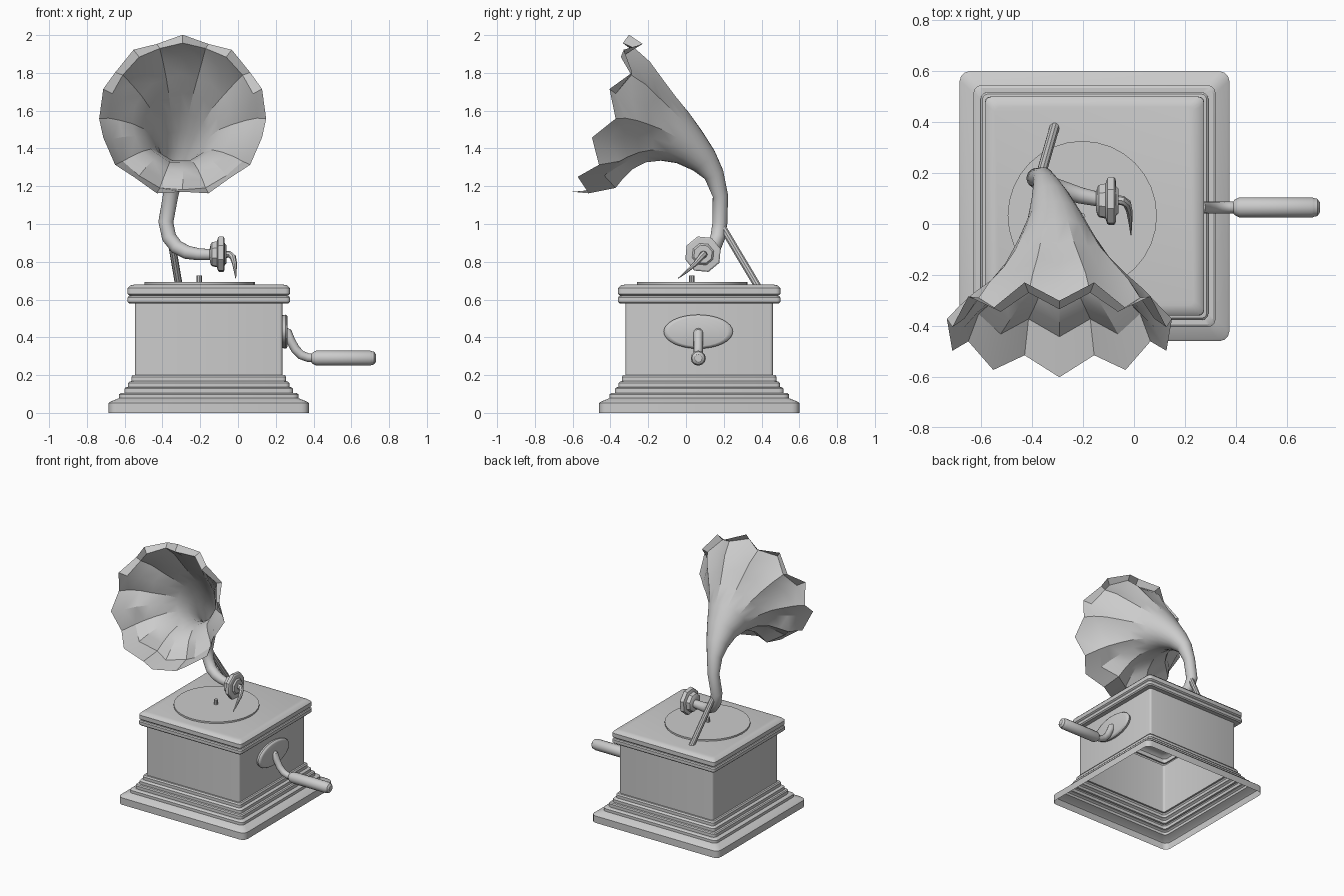
import bpy, math
from mathutils import Vector as V


def finish(name, verts, faces, angle=32):
    me = bpy.data.meshes.new(name)
    me.from_pydata(verts, [], faces)
    ob = bpy.data.objects.new(name, me)
    bpy.context.collection.objects.link(ob)
    bpy.ops.object.select_all(action='DESELECT')
    ob.select_set(True)
    bpy.context.view_layer.objects.active = ob
    bpy.ops.object.mode_set(mode='EDIT')
    bpy.ops.mesh.select_all(action='SELECT')
    bpy.ops.mesh.normals_make_consistent(inside=False)
    bpy.ops.object.mode_set(mode='OBJECT')
    bpy.ops.object.shade_smooth_by_angle(angle=math.radians(angle))
    return ob


def loft(name, rings, cap_start, cap_end, angle=32):
    n = len(rings[0])
    verts = [p for r in rings for p in r]
    faces = [(i * n + j, i * n + (j + 1) % n, (i + 1) * n + (j + 1) % n, (i + 1) * n + j)
             for i in range(len(rings) - 1) for j in range(n)]
    if cap_start:
        faces.append(tuple(range(n)))
    if cap_end:
        faces.append(tuple(range(len(verts) - n, len(verts))))
    return finish(name, verts, faces, angle)


def sweep(name, pts, n, hint, start_dir=None, ripple=(), caps=True, phase=0.0, angle=32):
    """Round section carried along points (x, y, z, radius)."""
    c = [V(p[:3]) for p in pts]
    u, rings = V(hint), []
    for i, p in enumerate(pts):
        t = (c[min(i + 1, len(c) - 1)] - c[max(i - 1, 0)])
        if i == 0 and start_dir:
            t = V(start_dir)
        t.normalize()
        u = (u - t * u.dot(t)).normalized()
        w = t.cross(u)
        rip = ripple[i] if i < len(ripple) else 0
        ring = []
        for k in range(n):
            a = 2 * math.pi * k / n + phase
            ring.append(c[i] + (u * math.cos(a) + w * math.sin(a)) * p[3]
                        - t * rip * math.cos(10 * a))
        rings.append(ring)
    return loft(name, rings, caps, caps, angle)


def rounded_square(h, z, r, cx=-0.155, cy=0.07, seg=3):
    out = []
    for q in range(4):
        for s in range(seg + 1):
            a = math.pi / 2 * (q + s / seg)
            sx, sy = [(1, 1), (-1, 1), (-1, -1), (1, -1)][q]
            out.append(V((cx + sx * (h - r) + r * math.cos(a),
                          cy + sy * (h - r) + r * math.sin(a), z)))
    return out


# Cabinet: hollow, open underneath, with stepped plinth and lid
profile = [(.53, 0, .04), (.53, .052, .04), (.52, .06, .035), (.475, .078, .03),
           (.475, .098, .03), (.465, .105, .025), (.447, .105, .025), (.447, .128, .025),
           (.44, .135, .02), (.427, .137, .02), (.427, .158, .02), (.42, .165, .02),
           (.41, .168, .02), (.41, .19, .02), (.403, .2, .015), (.39, .2, .015),
           (.39, .58, .015), (.422, .58, .02), (.43, .588, .02), (.43, .61, .02),
           (.425, .618, .02), (.418, .62, .02), (.43, .63, .025), (.43, .66, .025),
           (.415, .675, .025), (.39, .68, .02)]
loft("cabinet", [rounded_square(*p) for p in profile], False, True)

# Turntable and spindle
sweep("turntable", [(-.203, .033, .675, .293), (-.203, .033, .692, .293)], 32, (1, 0, 0))
sweep("spindle", [(-.205, .03, .685, .014), (-.205, .03, .727, .014)], 8, (1, 0, 0))

# Horn and bent neck, rim to sound box, with ten rippled petals
horn = [(-.293, -.412, 1.572, .442), (-.293, -.355, 1.565, .392), (-.293, -.29, 1.555, .335),
        (-.295, -.225, 1.535, .265), (-.3, -.15, 1.508, .203), (-.305, -.06, 1.462, .15),
        (-.312, .02, 1.405, .108), (-.328, .095, 1.335, .077), (-.343, .148, 1.262, .054),
        (-.357, .182, 1.15, .041), (-.382, .18, 1.01, .04), (-.365, .168, .93, .039),
        (-.325, .148, .878, .038), (-.27, .13, .85, .036), (-.21, .112, .84, .032),
        (-.13, .095, .837, .028)]
sweep("horn", horn, 20, (0, -.34, -.94), start_dir=(0, .94, -.34),
      ripple=(.042, .034, .026, .018, .011, .006, .002), caps=False, angle=28)

# Sound box and needle
box = [(-.15, .03), (-.145, .055), (-.138, .066), (-.112, .072), (-.105, .094), (-.098, .098),
       (-.078, .098), (-.072, .09), (-.07, .06), (-.06, .05)]
sweep("sound_box", [(x, .09, .84, r) for x, r in box], 8, (0, 0, 1),
      start_dir=(1, 0, 0), phase=.3)
sweep("needle", [(-.07, .095, .838, .02), (-.045, .092, .84, .018), (-.027, .08, .825, .017),
                 (-.018, .05, .79, .013), (-.014, 0, .745, .007), (-.012, -.042, .712, .002)],
      8, (0, 0, 1))

# Horn support rod
sweep("support_rod", [(-.312, .38, .67, .02), (-.365, .195, .98, .02)], 10, (1, 0, 0))

# Crank: oval plate, bent arm and handle
plate = sweep("crank_plate", [(0, 0, 0, .96), (.018, 0, 0, 1), (.026, 0, 0, .96), (.03, 0, 0, .85)],
              32, (0, 0, 1))
plate.scale = (1, .183, .09)
plate.location = (.233, .065, .43)
sweep("crank_arm", [(.24, .065, .43, .026), (.262, .065, .425, .025), (.278, .065, .385, .024),
                    (.303, .065, .338, .024), (.335, .065, .306, .024), (.37, .065, .293, .023),
                    (.41, .065, .29, .023)], 12, (0, 1, 0))
handle = [(.388, .022), (.395, .03), (.415, .04), (.7, .04), (.705, .037), (.72, .034), (.73, .02)]
sweep("crank_handle", [(x, .065, .29, r) for x, r in handle], 12, (0, 1, 0))
